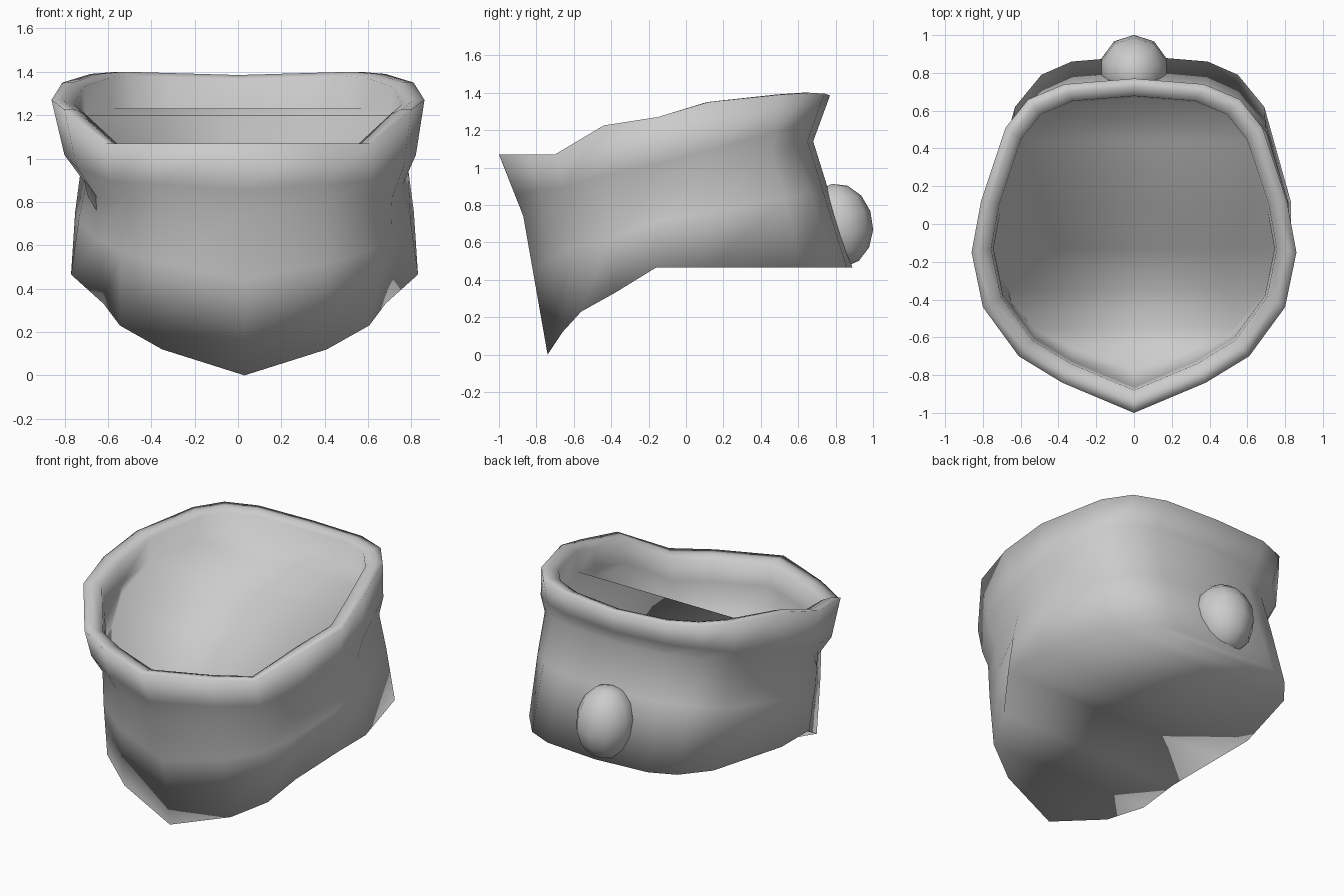
import bpy, bmesh
from mathutils import Vector

if "Cube" in bpy.data.objects:
    bpy.data.objects.remove(bpy.data.objects["Cube"], do_unlink=True)

cloth = bpy.data.materials.new("grey cloth")
cloth.use_nodes = True
grey = (0.6, 0.6, 0.6, 1)
cloth.diffuse_color = grey
cloth.node_tree.nodes["Principled BSDF"].inputs["Base Color"].default_value = grey

# Half outlines of the scarf, from front centre round to back centre
rim = [(0, -1, 1.07), (.38, -.84, 1.07), (.61, -.7, 1.07), (.8, -.44, 1.225), (.86, -.15, 1.27),
       (.81, .12, 1.35), (.68, .51, 1.39), (.56, .66, 1.4), (.37, .74, 1.395), (0, .77, 1.385)]
waist = [(0, -.87, .74), (.37, -.76, .78), (.56, -.63, .8), (.68, -.42, .82), (.73, -.15, .88),
         (.755, .1, .95), (.66, .46, 1.08), (.52, .58, 1.13), (.34, .65, 1.14), (0, .68, 1.14)]
hem = [(0, -.74, 0), (.38, -.66, .12), (.575, -.56, .23), (.65, -.38, .33), (.8, -.16, .465),
       (.8, .12, .465), (.66, .62, .465), (.52, .79, .465), (.36, .86, .465), (0, .89, .465)]
# How far the lining hangs below the inner lip; it is deep only at the front
hang = [.42, .4, .36, .25, .07, 0, 0, 0, 0, 0]


def blend(a, b, t, widen):
    """Ring between two others, swollen sideways."""
    mid = [Vector(p).lerp(Vector(q), t) for p, q in zip(a, b)]
    return [(v.x * widen, v.y, v.z) for v in mid]


def inset(ring, scale, drop):
    return [(x * scale, y * scale, z - drop) for x, y, z in ring]


def add_ring(bm, half, shift):
    """Full loop: the half outline and its mirror image, moved sideways."""
    left = [bm.verts.new((x + shift, y, z)) for x, y, z in half]
    right = [bm.verts.new((shift - x, y, z)) for x, y, z in half[1:-1]]
    return left + right[::-1]


def cap(bm, loop):
    """Close a loop with strips running from side to side."""
    n = len(loop)
    for i in range(n // 2):
        strip = [loop[i], loop[i + 1], loop[-i - 1], loop[-i % n]]
        bm.faces.new(list(dict.fromkeys(strip)))


# Scarf: hem, folded wall, rounded rim, inner lip and sagging lining
bm = bmesh.new()
lean = .03
lip = [(x, y, min(z, 1.23)) for x, y, z in inset(rim, .865, .15)]
lining = [(x, y * (1 - d / 4), z - d) for (x, y, z), d in zip(lip, hang)]
rings = [(hem, lean), (blend(hem, waist, .6, 1.01), lean), (waist, lean),
         (blend(waist, rim, .35, 1.045), lean / 3), (rim, 0),
         (inset(rim, .94, 0), 0), (inset(rim, .88, .02), 0), (lip, 0), (lining, 0)]
loops = [add_ring(bm, half, shift) for half, shift in rings]
for low, high in zip(loops, loops[1:]):
    n = len(low)
    for i in range(n):
        j = (i + 1) % n
        bm.faces.new((low[i], low[j], high[j], high[i]))
cap(bm, loops[0])
cap(bm, loops[-1])
bmesh.ops.remove_doubles(bm, verts=bm.verts, dist=.001)
bmesh.ops.recalc_face_normals(bm, faces=bm.faces)
for f in bm.faces:
    f.smooth = True
mesh = bpy.data.meshes.new("scarf")
bm.to_mesh(mesh)
bm.free()
mesh.materials.append(cloth)
scarf = bpy.data.objects.new("scarf", mesh)
bpy.context.collection.objects.link(scarf)

# Knot at the back
bpy.ops.mesh.primitive_uv_sphere_add(segments=10, ring_count=7, location=(0, .815, .69),
                                     rotation=(.15, 0, 0))
knot = bpy.context.object
knot.name = "knot"
knot.scale = (.185, .185, .225)
knot.data.materials.append(cloth)
bpy.ops.object.shade_smooth()
